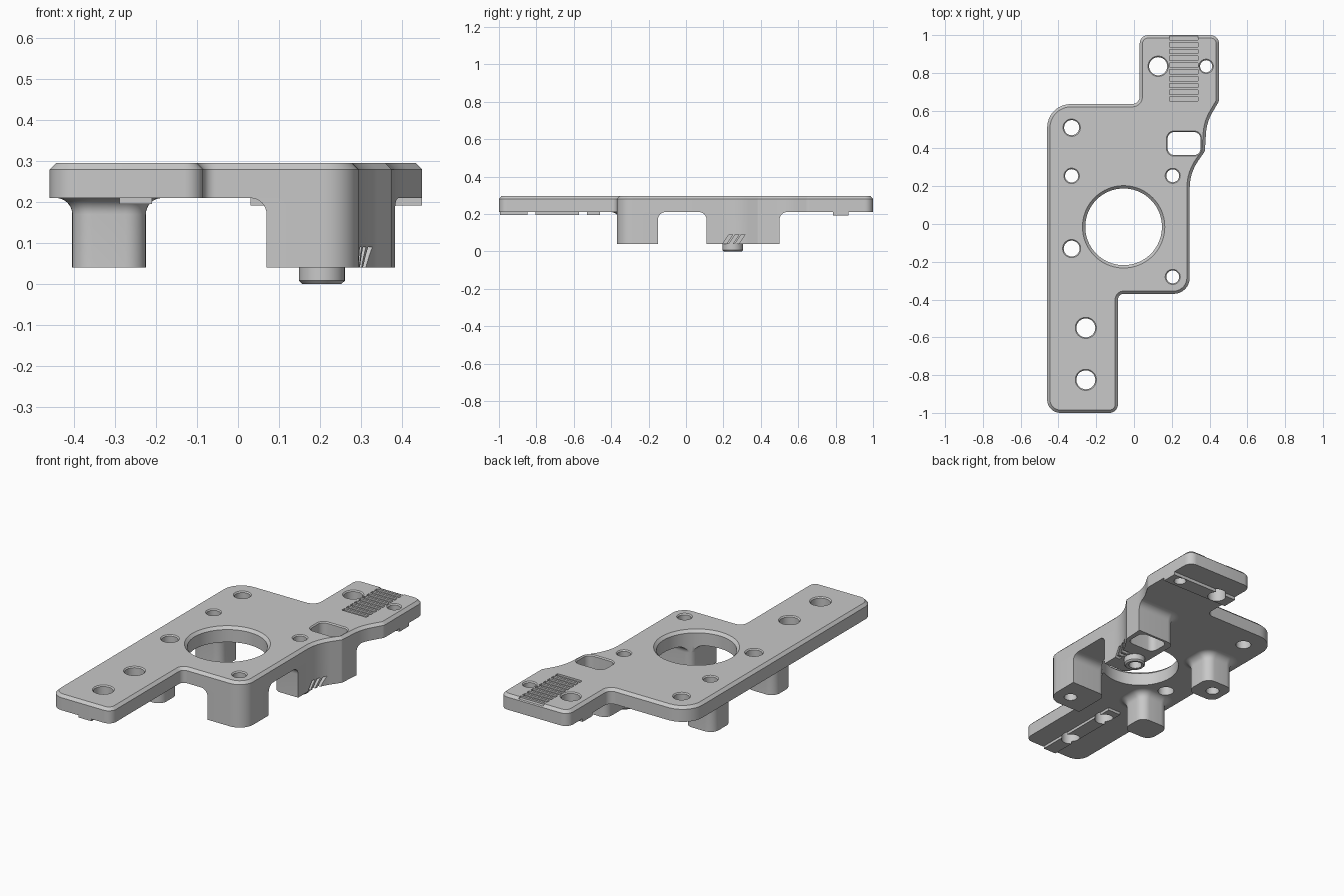
import bpy, bmesh, math
from mathutils import Vector, Matrix

if "Cube" in bpy.data.objects:
    bpy.data.objects.remove(bpy.data.objects["Cube"], do_unlink=True)

grey = bpy.data.materials.new("light_grey")
grey.use_nodes = True
colour = (0.58, 0.58, 0.58, 1)
grey.diffuse_color = colour
grey.node_tree.nodes["Principled BSDF"].inputs["Base Color"].default_value = colour

BASE, TOP, FOOT = 0.21, 0.295, 0.04


def rounded(corners, steps=8):
    """Counter-clockwise outline from (x, y, radius) corners."""
    out = []
    for i, (x, y, r) in enumerate(corners):
        p = Vector((x, y))
        if r == 0:
            out.append(p)
            continue
        d1 = (p - Vector(corners[i - 1][:2])).normalized()
        d2 = (Vector(corners[(i + 1) % len(corners)][:2]) - p).normalized()
        turn = math.atan2(d1.x * d2.y - d1.y * d2.x, d1.dot(d2))
        c = p + (d2 - d1).normalized() * (r / math.cos(turn / 2))
        s = p - d1 * (r * math.tan(abs(turn) / 2)) - c
        start = math.atan2(s.y, s.x)
        for k in range(steps + 1):
            a = start + turn * k / steps
            out.append(c + Vector((math.cos(a), math.sin(a))) * r)
    return out


def box(x0, y0, x1, y1, r=0.0):
    return rounded([(x0, y0, r), (x1, y0, r), (x1, y1, r), (x0, y1, r)])


def circle(x, y, r, n=40):
    return [Vector((x + r * math.cos(k * math.tau / n), y + r * math.sin(k * math.tau / n)))
            for k in range(n)]


def prism(bm, outline, levels, matrix=Matrix.Identity(3)):
    """Stack the outline at (height, outward offset) levels and cap it."""
    n = len(outline)
    miters = []
    for i, p in enumerate(outline):
        d1 = (p - outline[i - 1]).normalized()
        d2 = (outline[(i + 1) % n] - p).normalized()
        n1, n2 = Vector((d1.y, -d1.x)), Vector((d2.y, -d2.x))
        miters.append((n1 + n2) / (1 + n1.dot(n2)))
    rings = []
    for z, off in levels:
        points = [p + m * off for p, m in zip(outline, miters)]
        rings.append([bm.verts.new(matrix @ Vector((q.x, q.y, z))) for q in points])
    for lo, hi in zip(rings, rings[1:]):
        for i in range(n):
            j = (i + 1) % n
            bm.faces.new((lo[i], lo[j], hi[j], hi[i]))
    bm.faces.new(rings[0][::-1])
    bm.faces.new(rings[-1])


def make(name, bm):
    mesh = bpy.data.meshes.new(name)
    bm.to_mesh(mesh)
    bm.free()
    mesh.materials.append(grey)
    ob = bpy.data.objects.new(name, mesh)
    bpy.context.collection.objects.link(ob)
    return ob


def solid(name, outline, levels):
    bm = bmesh.new()
    prism(bm, outline, levels)
    return make(name, bm)


def boolean(ob, tool, operation):
    mod = ob.modifiers.new("cut", 'BOOLEAN')
    mod.operation, mod.object, mod.solver = operation, tool, 'EXACT'


# Main plate with a chamfered top edge
footprint = rounded([
    (-0.46, -1, 0.07), (-0.085, -1, 0.045), (-0.085, -0.37, 0.03), (0.295, -0.37, 0.085),
    (0.295, 0.27, 0.25), (0.375, 0.385, 0.02), (0.385, 0.54, 0.25), (0.45, 0.65, 0.04),
    (0.45, 1, 0.045), (0.03, 1, 0.045), (0.03, 0.635, 0.04), (-0.46, 0.635, 0.125)])
plate = solid("plate", footprint, [(BASE, 0), (TOP - 0.015, 0), (TOP, -0.015)])
limit = solid("footprint_helper", footprint, [(-0.1, 0), (0.5, 0)])

# Legs flare into the underside of the plate
FLARE = 0.04
flared = [(FOOT, 0)] + [
    (BASE - FLARE + FLARE * math.sin(a), FLARE * (1 - math.cos(a)))
    for a in (k * math.pi / 16 for k in range(9))]
legs = {
    "right_front_leg": box(-0.405, -0.36, -0.225, -0.2, 0.05),
    "right_rear_leg": box(-0.405, 0.17, -0.225, 0.34, 0.05),
    "left_front_leg": box(0.07, -0.45, 0.37, -0.15, 0.045),
    "left_rear_block": box(0.14, 0.11, 0.5, 0.5, 0.045),
}
parts = [plate]
for name, outline in legs.items():
    leg = solid(name, outline, flared)
    boolean(leg, limit, 'INTERSECT')
    parts.append(leg)

# Locating peg and the shallow rails under both arms
parts.append(solid("locating_peg", circle(0.205, 0.25, 0.056),
                   [(0, -0.008), (0.008, 0), (FOOT, 0)]))
parts.append(solid("front_rail", box(-0.29, -0.995, -0.21, -0.46), [(0.195, 0), (BASE, 0)]))
parts.append(solid("rear_rail", box(0.03, 0.785, 0.45, 0.87), [(0.192, 0), (BASE, 0)]))

# Through holes and slot, lightly chamfered at the top
cut = bmesh.new()
through = [(-0.1, 0), (TOP - 0.006, 0), (TOP + 0.002, 0.008)]
holes = [(-0.33, 0.51, 0.04), (-0.33, 0.255, 0.035), (-0.33, -0.13, 0.042),
         (0.205, 0.255, 0.034), (0.205, -0.28, 0.034), (-0.255, -0.55, 0.05),
         (-0.255, -0.825, 0.05), (0.128, 0.835, 0.048), (0.382, 0.835, 0.032)]
for x, y, r in holes:
    prism(cut, circle(x, y, r), through)
prism(cut, box(0.178, 0.365, 0.352, 0.487, 0.035), through)
prism(cut, circle(-0.055, -0.015, 0.203, 80),
      [(-0.1, 0), (TOP - 0.015, 0), (TOP + 0.002, 0.017)])

# Row of grip grooves on the rear arm
for k in range(10):
    y = 0.65 + k * 0.036
    prism(cut, box(0.187, y, 0.339, y + 0.023), [(TOP - 0.01, 0), (TOP + 0.05, 0)])

# Slanted slits in the side of the rear block
sideways = Matrix(((0, 0, 1), (1, 0, 0), (0, 1, 0)))
for k in range(3):
    y = 0.2 + k * 0.033
    slit = [Vector(p) for p in ((y - 0.02, 0.015), (y, 0.015),
                                (y + 0.05, 0.09), (y + 0.03, 0.09))]
    prism(cut, slit, [(0.265, 0), (0.42, 0)], sideways)
cutter = make("hole_helper", cut)

# Apply every cut, then drop the helpers
for ob in parts:
    boolean(ob, cutter, 'DIFFERENCE')
bpy.context.view_layer.update()
graph = bpy.context.evaluated_depsgraph_get()
results = [bpy.data.meshes.new_from_object(ob.evaluated_get(graph)) for ob in parts]
for ob, mesh in zip(parts, results):
    ob.modifiers.clear()
    ob.data = mesh
for helper in (limit, cutter):
    bpy.data.objects.remove(helper, do_unlink=True)

bpy.ops.object.select_all(action='DESELECT')
for ob in parts:
    ob.select_set(True)
bpy.context.view_layer.objects.active = plate
bpy.ops.object.shade_smooth_by_angle(angle=math.radians(30))
